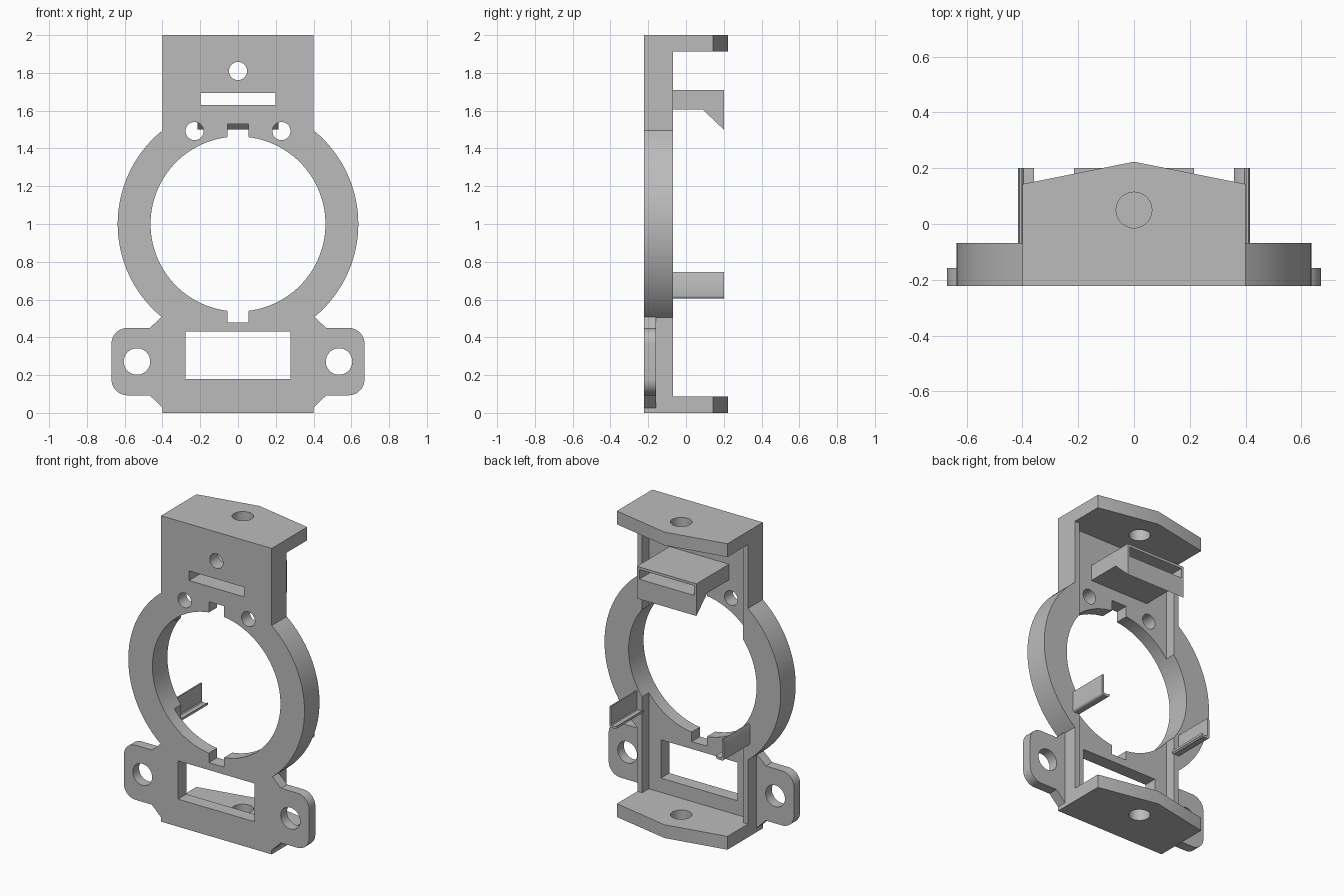
import bpy, bmesh, math

old = bpy.data.objects.get("Cube")
if old:
    bpy.data.objects.remove(old, do_unlink=True)

grey = bpy.data.materials.new("plain_grey")
grey.use_nodes = True
COLOUR = (0.5, 0.5, 0.5, 1)
grey.diffuse_color = COLOUR
grey.node_tree.nodes["Principled BSDF"].inputs["Base Color"].default_value = COLOUR

FRONT, BACK, POCKET, REAR = -0.223, -0.068, -0.137, 0.2
HALF, WALL = 0.4, 0.365          # body half width and inner face of side ribs
RING_Z, RING_OUT, RING_IN = 1.0, 0.637, 0.463
FLANGE = 0.087


def prism(name, points, axis, low, high):
    """Extrude a 2D outline along an axis."""
    place = {"X": lambda a, b, d: (d, a, b),
             "Y": lambda a, b, d: (a, d, b),
             "Z": lambda a, b, d: (a, b, d)}[axis]
    bm = bmesh.new()
    ends = [[bm.verts.new(place(a, b, d)) for a, b in points] for d in (low, high)]
    for end in ends:
        bm.faces.new(end)
    n = len(points)
    for i in range(n):
        j = (i + 1) % n
        bm.faces.new((ends[0][i], ends[0][j], ends[1][j], ends[1][i]))
    bmesh.ops.recalc_face_normals(bm, faces=bm.faces)
    mesh = bpy.data.meshes.new(name)
    bm.to_mesh(mesh)
    bm.free()
    mesh.materials.append(grey)
    obj = bpy.data.objects.new(name, mesh)
    bpy.context.collection.objects.link(obj)
    return obj


def arc(cx, cy, r, start, end, steps):
    return [(cx + r * math.cos(math.radians(start + (end - start) * i / steps)),
             cy + r * math.sin(math.radians(start + (end - start) * i / steps)))
            for i in range(steps + 1)]


def circle(cx, cy, r, steps=48):
    return arc(cx, cy, r, 0, 360, steps)[:-1]


def rect(a0, a1, b0, b1):
    return [(a0, b0), (a1, b0), (a1, b1), (a0, b1)]


def combine(target, tool, operation="DIFFERENCE"):
    """Apply one boolean and discard the tool."""
    mod = target.modifiers.new("boolean", "BOOLEAN")
    mod.object, mod.operation, mod.solver = tool, operation, "EXACT"
    bpy.context.view_layer.update()
    graph = bpy.context.evaluated_depsgraph_get()
    mesh = bpy.data.meshes.new_from_object(target.evaluated_get(graph))
    target.modifiers.clear()
    target.data = mesh
    bpy.data.objects.remove(tool, do_unlink=True)


def cut(target, points, axis="Y", low=-1, high=1):
    combine(target, prism("cutter", points, axis, low, high))


# Main frame: C-shaped body with pointed flanges at both ends
plan = [(-HALF, FRONT), (HALF, FRONT), (HALF, 0.143), (0, 0.223), (-HALF, 0.143)]
frame = prism("frame", plan, "Z", 0, 2)
cut(frame, rect(BACK, 1, FLANGE, 2 - FLANGE), "X")

# Round ring joined to the body
ring = prism("ring", circle(0, RING_Z, RING_OUT, 128), "Y", FRONT, BACK)
combine(frame, ring, "UNION")

# Rear pocket, leaving ribs along both sides
cut(frame, rect(-WALL, WALL, FLANGE, 2 - FLANGE), "Y", POCKET, BACK + 0.0005)

# Openings through the front: bore, key notches, window, slot and screw holes
cut(frame, circle(0, RING_Z, RING_IN, 128))
cut(frame, rect(-0.055, 0.055, 0.478, 0.7))
cut(frame, rect(-0.055, 0.055, 1.3, 1.53))
cut(frame, rect(-0.277, 0.277, 0.18, 0.43))
SLOT = rect(-0.198, 0.198, 1.63, 1.693)
cut(frame, SLOT)
for x, z in ((0, 1.81), (-0.23, 1.492), (0.23, 1.492)):
    cut(frame, circle(x, z, 0.048))

# Pivot holes in both flanges
cut(frame, circle(0, 0.05, 0.064), "Z", -1, 0.5)
cut(frame, circle(0, 0.05, 0.064), "Z", 1.8, 3)

# Rear slotted bracket with a hooked end
bracket = prism("rear_bracket",
                [(POCKET, 1.607), (0.087, 1.607), (REAR, 1.5), (REAR, 1.71), (POCKET, 1.71)],
                "X", -0.215, 0.215)
cut(bracket, SLOT)
parts = [frame, bracket]

for side, s in (("left", 1), ("right", -1)):
    # Mounting ear with rounded outer corners
    outline = [(HALF, 0.027), (0.467, 0.093)]
    outline += arc(0.585, 0.178, 0.085, -90, 0, 10)
    outline += arc(0.585, 0.365, 0.085, 0, 90, 10)
    outline += [(0.467, 0.45), (HALF, 0.512)]
    ear = prism(side + "_ear", [(s * x, z) for x, z in outline], "Y", FRONT, -0.158)
    cut(ear, circle(s * 0.535, 0.272, 0.07))

    # Rear cable clip: thin upright with a curled lower lip
    hook = [(0.401, 0.745), (0.401, 0.627), (0.396, 0.621), (0.372, 0.621), (0.358, 0.628)]
    hook += [(0.358, 0.613), (0.368, 0.605)]
    hook += arc(0.4, 0.62, 0.015, -90, 0, 6)
    hook += [(0.415, 0.735), (0.41, 0.745)]
    clip = prism(side + "_clip", [(s * x, z) for x, z in hook], "Y", BACK - 0.01, REAR)
    parts += [ear, clip]

# Smooth the curved walls and keep all hard edges
bpy.ops.object.select_all(action="DESELECT")
for part in parts:
    part.select_set(True)
bpy.context.view_layer.objects.active = frame
bpy.ops.object.shade_smooth_by_angle(angle=math.radians(30))
